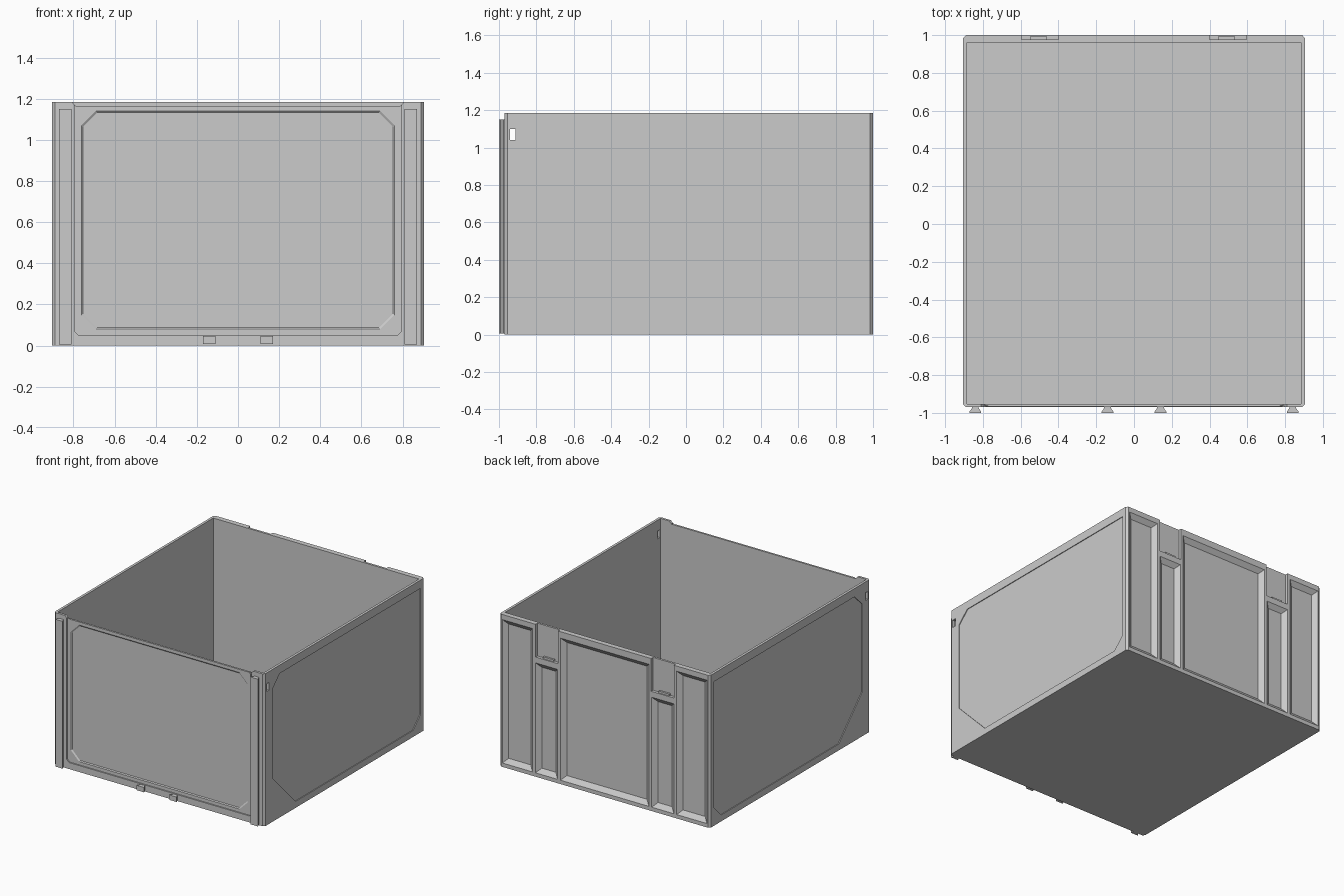
import bpy, bmesh

if "Cube" in bpy.data.objects:
    bpy.data.objects.remove(bpy.data.objects["Cube"])

W, F, B, H = 0.905, -0.97, 1.0, 1.185   # half width, front, back, height


def loft(name, a, b):
    """Closed solid between two matching 3D loops."""
    bm = bmesh.new()
    va = [bm.verts.new(p) for p in a]
    vb = [bm.verts.new(p) for p in b]
    bm.faces.new(va)
    bm.faces.new(vb)
    for i in range(len(va)):
        j = (i + 1) % len(va)
        bm.faces.new((va[i], va[j], vb[j], vb[i]))
    bmesh.ops.recalc_face_normals(bm, faces=bm.faces)
    me = bpy.data.meshes.new(name)
    bm.to_mesh(me)
    bm.free()
    ob = bpy.data.objects.new(name, me)
    bpy.context.collection.objects.link(ob)
    return ob


def rect(a0, a1, b0, b1, c=0.0):
    """Rectangle outline, with chamfered corners when c > 0."""
    if c == 0:
        return [(a0, b0), (a1, b0), (a1, b1), (a0, b1)]
    return [(a0 + c, b0), (a1 - c, b0), (a1, b0 + c), (a1, b1 - c),
            (a1 - c, b1), (a0 + c, b1), (a0, b1 - c), (a0, b0 + c)]


def prism_x(name, pts, x0, x1):
    return loft(name, [(x0, y, z) for y, z in pts], [(x1, y, z) for y, z in pts])


def prism_y(name, pts, y0, y1):
    return loft(name, [(x, y0, z) for x, z in pts], [(x, y1, z) for x, z in pts])


def prism_z(name, pts, z0, z1):
    return loft(name, [(x, y, z0) for x, y in pts], [(x, y, z1) for x, y in pts])


def cut(ob, cutter):
    cutter.hide_render = True
    m = ob.modifiers.new("cut", 'BOOLEAN')
    m.operation, m.solver, m.object = 'DIFFERENCE', 'EXACT', cutter
    bpy.context.view_layer.objects.active = ob
    bpy.ops.object.modifier_apply(modifier=m.name)
    bpy.data.objects.remove(cutter)


# Open drawer shell with chamfered vertical corners
shell = prism_z("drawer_shell", rect(-W, W, F, B, 0.015), 0, H)
cut(shell, prism_z("cavity", rect(-0.885, 0.885, -0.952, 0.96), 0.03, 1.4))

# Lowered front edge and recess that holds the front panel
cut(shell, prism_y("front_top_cut", [(-0.79, 1.165), (0.79, 1.165), (0.83, 1.205),
                                     (-0.83, 1.205)], -1.1, -0.9))
cut(shell, prism_y("front_recess", [(-0.775, 0.05), (0.775, 0.05), (0.795, 0.07), (0.795, 1.3),
                                    (-0.795, 1.3), (-0.795, 0.07)], -1.1, -0.96))

# Shallow side panels and through slots near the front
side = [(-0.87, 1.03), (-0.78, 1.12), (0.95, 1.12), (0.95, 0.14),
        (0.86, 0.05), (-0.585, 0.05), (-0.87, 0.34)]
for s in (-1, 1):
    cut(shell, prism_x("side_recess", side, s * 0.899, s * 1.1))
    cut(shell, prism_x("side_slot", rect(-0.942, -0.912, 1.04, 1.10), s * 0.8, s * 1.1))


# Tapered pockets in the back wall
def pocket(x0, x1, z0, z1, taper=0.035, depth=0.028):
    k = taper / depth * 0.01          # continue the slope just past the surface
    outer = rect(x0 - k, x1 + k, z0 - k, z1 + k)
    inner = rect(x0 + taper, x1 - taper, z0 + taper, z1 - taper)
    cut(shell, loft("pocket", [(x, B + 0.01, z) for x, z in outer],
                    [(x, B - depth, z) for x, z in inner]))


pocket(-0.38, 0.38, 0.03, 1.135)
for s in (-1, 1):
    for a, b, top in ((0.62, 0.88, 1.145), (0.405, 0.595, 0.885)):
        pocket(min(s * a, s * b), max(s * a, s * b), 0.03, top)
    # Latch slot open to the top edge, with a small catch at its foot
    x0, x1 = sorted((s * 0.40, s * 0.595))
    cut(shell, prism_y("latch_slot", rect(x0, x1, 0.93, 1.4), 0.977, 1.1))
    prism_y("latch_catch", rect(x0 + 0.045, x1 - 0.06, 0.925, 0.945), 0.97, 0.992)

# Front panel with chamfered two-step recess
panel = prism_y("front_panel", rect(-0.785, 0.785, 0.06, 1.165, 0.012), -0.967, -0.955)
outer = rect(-0.763, 0.763, 0.077, 1.143, 0.07)
inner = rect(-0.753, 0.753, 0.087, 1.133, 0.068)
cut(panel, loft("panel_recess", [(x, -0.969, z) for x, z in outer],
                [(x, -0.961, z) for x, z in inner]))


# Dovetail rails and clips on the front
def dovetail(name, x, z0, z1):
    half = [(0.018, -0.965), (0.018, -0.975), (0.031, -0.993), (0.031, -1.0)]
    pts = [(x + a, y) for a, y in half] + [(x - a, y) for a, y in reversed(half)]
    return prism_z(name, pts, z0, z1)


for s, tag in ((-1, "left"), (1, "right")):
    dovetail("front_rail_" + tag, s * 0.84, 0.005, 1.15)
    dovetail("front_clip_" + tag, s * 0.14, 0.008, 0.046)
